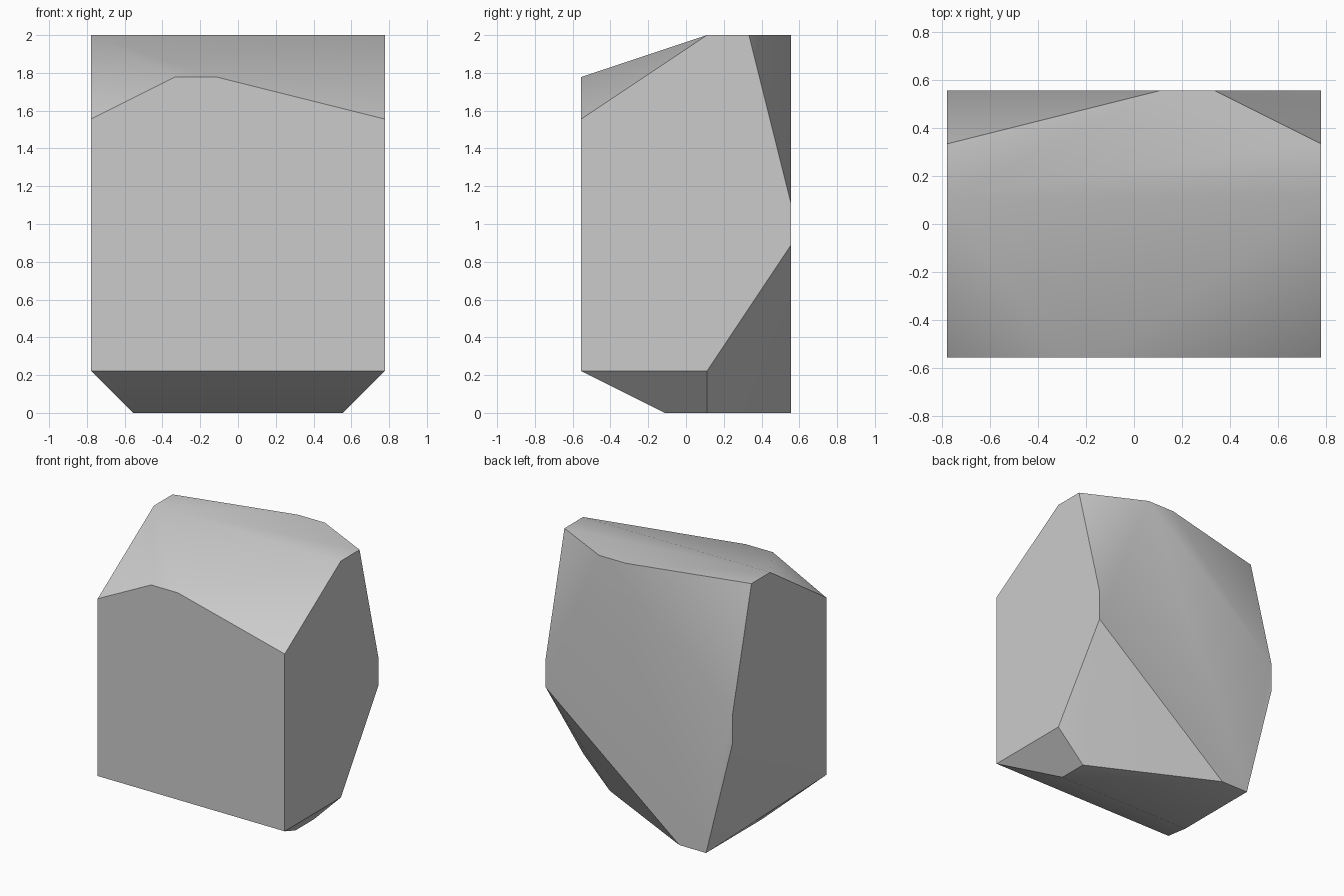
import bpy
import bmesh
import math
from mathutils import Vector

if "Cube" in bpy.data.objects:
    bpy.data.objects.remove(bpy.data.objects["Cube"], do_unlink=True)

# Block limits, measured in ninths of a unit
UNIT = 1 / 9
SIDE, FRONT, BACK, TOP = 7, -5, 5, 18


def both_sides(x, y, z):
    """One corner and its mirror image across x = 0."""
    return [(x, y, z), (-x, y, z)]


corners = []

# Front face: tall side edges and an off-centre peak
corners += both_sides(SIDE, FRONT, 2)
corners += both_sides(SIDE, FRONT, 14)
corners += [(-3, FRONT, 16), (-1, FRONT, 16)]

# Top face, with its two rear corners chipped off
corners += both_sides(SIDE, 1, TOP)
corners += both_sides(SIDE, 3, TOP)
corners += [(1, BACK, TOP), (3, BACK, TOP)]

# Back face: side edges and the narrow lower end
corners += both_sides(SIDE, BACK, 10)
corners += both_sides(SIDE, BACK, 8)
corners += [(-5, BACK, 0), (-3, BACK, 0)]

# Underside, with a bevel and a deep chip on the +x side
corners += both_sides(5, -1, 0)
corners += [(5, 1, 0), (SIDE, 1, 2)]

# Wrap the corners in a convex skin and merge coplanar triangles
bm = bmesh.new()
for corner in corners:
    bm.verts.new(Vector(corner) * UNIT)
bmesh.ops.convex_hull(bm, input=bm.verts[:])
bmesh.ops.dissolve_limit(bm, angle_limit=math.radians(0.5),
                         verts=bm.verts[:], edges=bm.edges[:])
bmesh.ops.recalc_face_normals(bm, faces=bm.faces[:])

mesh = bpy.data.meshes.new("boulder")
bm.to_mesh(mesh)
bm.free()
boulder = bpy.data.objects.new("boulder", mesh)
bpy.context.collection.objects.link(boulder)

# Plain grey stone
colour = (0.6, 0.6, 0.6, 1)
stone = bpy.data.materials.new("grey stone")
stone.use_nodes = True
stone.diffuse_color = colour
stone.node_tree.nodes["Principled BSDF"].inputs["Base Color"].default_value = colour
mesh.materials.append(stone)

# Soft shading across shallow facets, crisp main edges
bpy.ops.object.select_all(action="DESELECT")
boulder.select_set(True)
bpy.context.view_layer.objects.active = boulder
bpy.ops.object.shade_smooth_by_angle(angle=math.radians(30))
